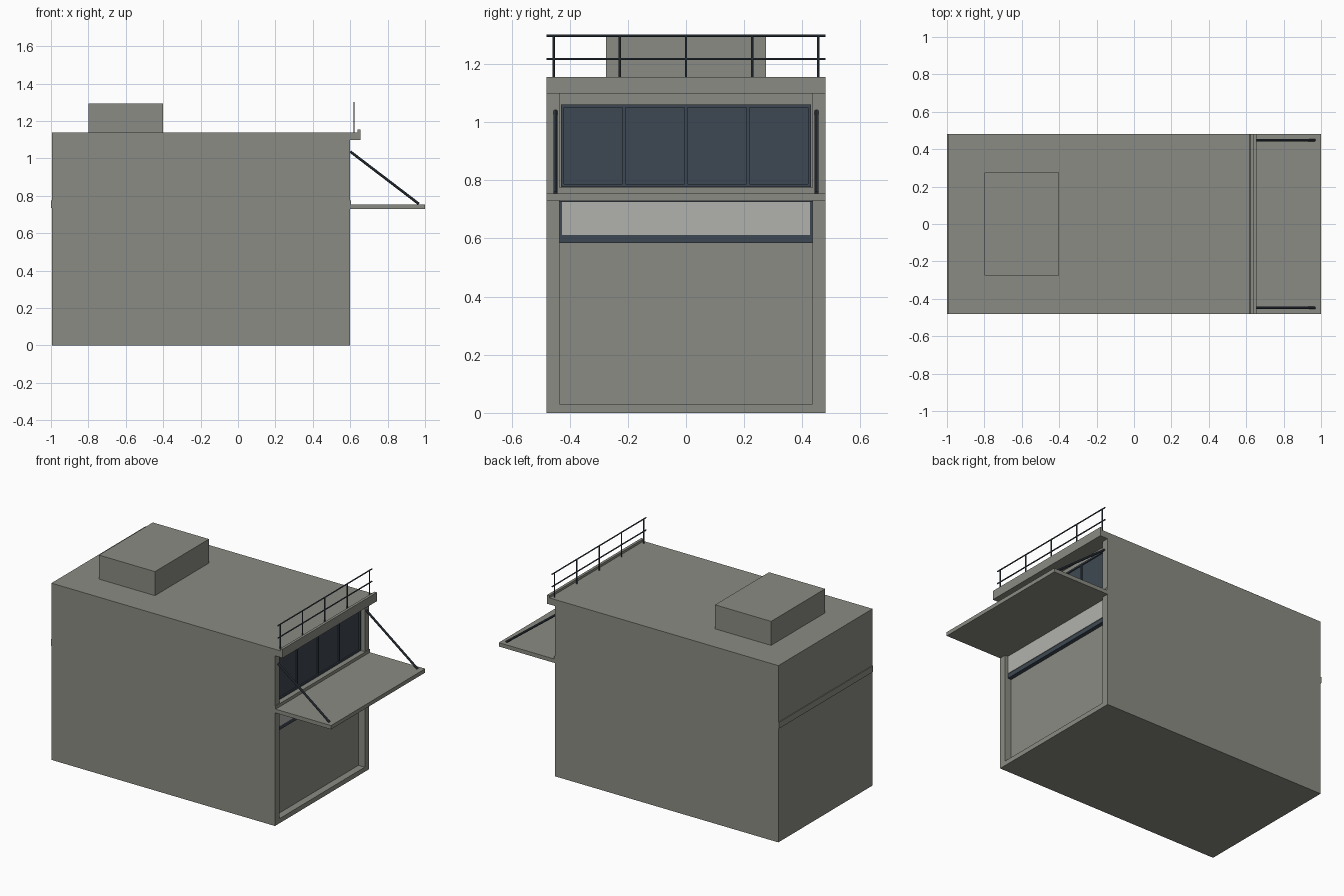
import bpy
from mathutils import Vector

cube = bpy.data.objects.get("Cube")
if cube:
    bpy.data.objects.remove(cube, do_unlink=True)


def material(name, rgb):
    m = bpy.data.materials.new(name)
    m.use_nodes = True
    m.diffuse_color = (*rgb, 1)
    m.node_tree.nodes["Principled BSDF"].inputs["Base Color"].default_value = (*rgb, 1)
    return m


CONCRETE = material("concrete grey", (0.26, 0.26, 0.23))
SLATE = material("dark slate", (0.048, 0.064, 0.084))
PALE = material("pale panel", (0.44, 0.45, 0.42))


def box(name, x, y, z, mat):
    """Box from (min, max) ranges along each axis."""
    bpy.ops.mesh.primitive_cube_add(size=1)
    ob = bpy.context.object
    ob.name = name
    ob.location = [(r[0] + r[1]) / 2 for r in (x, y, z)]
    ob.scale = [r[1] - r[0] for r in (x, y, z)]
    bpy.ops.object.transform_apply(location=True, rotation=False, scale=True)
    ob.data.materials.append(mat)
    return ob


def rod(name, a, b, radius):
    """Thin round bar between two points."""
    a, b = Vector(a), Vector(b)
    bpy.ops.mesh.primitive_cylinder_add(vertices=10, radius=radius, depth=(b - a).length)
    ob = bpy.context.object
    ob.name = name
    ob.location = (a + b) / 2
    ob.rotation_mode = 'QUATERNION'
    ob.rotation_quaternion = (b - a).to_track_quat('Z', 'Y')
    ob.data.materials.append(SLATE)
    bpy.ops.object.shade_smooth_by_angle()


HALF = 0.48      # half width of the building
OPEN = 0.435     # half width of the openings
WALL = 0.6       # street wall
BACK = 0.555     # back of the recesses

# Main block with two shallow recesses in the street wall
body = box("main_block", (-0.995, WALL), (-HALF, HALF), (0, 1.14), CONCRETE)
for name, z in (("shop_recess", (0.03, 0.73)), ("window_recess", (0.765, 1.1))):
    cutter = box(name, (BACK, 0.7), (-OPEN, OPEN), z, CONCRETE)
    mod = body.modifiers.new(name, 'BOOLEAN')
    mod.object = cutter
    mod.solver = 'EXACT'
    bpy.context.view_layer.objects.active = body
    bpy.ops.object.modifier_apply(modifier=name)
    bpy.data.objects.remove(cutter, do_unlink=True)

# Roof structure, cornice and its lip
box("roof_hut", (-0.8, -0.4), (-0.275, 0.275), (1.14, 1.295), CONCRETE)
box("cornice", (WALL, 0.655), (-HALF, HALF), (1.098, 1.14), CONCRETE)
box("cornice_lip", (0.638, 0.655), (-HALF, HALF), (1.14, 1.155), CONCRETE)

# Floor bands on both ends, and the canopy
box("rear_band", (-1, -0.995), (-HALF, HALF), (0.735, 0.775), CONCRETE)
box("street_band", (BACK, 0.605), (-HALF, HALF), (0.755, 0.775), CONCRETE)
box("canopy", (WALL, 1), (-HALF, HALF), (0.73, 0.755), CONCRETE)

# Upper window: glass, surround and mullions
W0, W1, FRONT = 0.777, 1.06, 0.575
box("window_glass", (BACK, 0.567), (-0.43, 0.43), (W0, W1), SLATE)
for z in (W0, W1 - 0.01):
    box("window_rail", (BACK, FRONT), (-0.43, 0.43), (z, z + 0.01), SLATE)
for y in (-0.425, -0.2125, 0, 0.2125, 0.425):
    box("window_mullion", (BACK, FRONT), (y - 0.005, y + 0.005), (W0, W1), SLATE)

# Sign box above the shop front
box("sign_box", (BACK, 0.58), (-OPEN, OPEN), (0.585, 0.729), SLATE)
box("sign_face", (0.58, 0.584), (-0.427, 0.427), (0.612, 0.726), PALE)

# Canopy ties
for y in (-0.449, 0.449):
    rod("canopy_tie", (WALL, y, 1.037), (0.967, y, 0.757), 0.007)

# Roof railing
for y in (-0.455, -0.2275, 0, 0.2275, 0.455):
    rod("railing_post", (0.62, y, 1.14), (0.62, y, 1.297), 0.004)
for z in (1.217, 1.297):
    rod("railing_bar", (0.62, -HALF, z), (0.62, HALF, z), 0.004)
